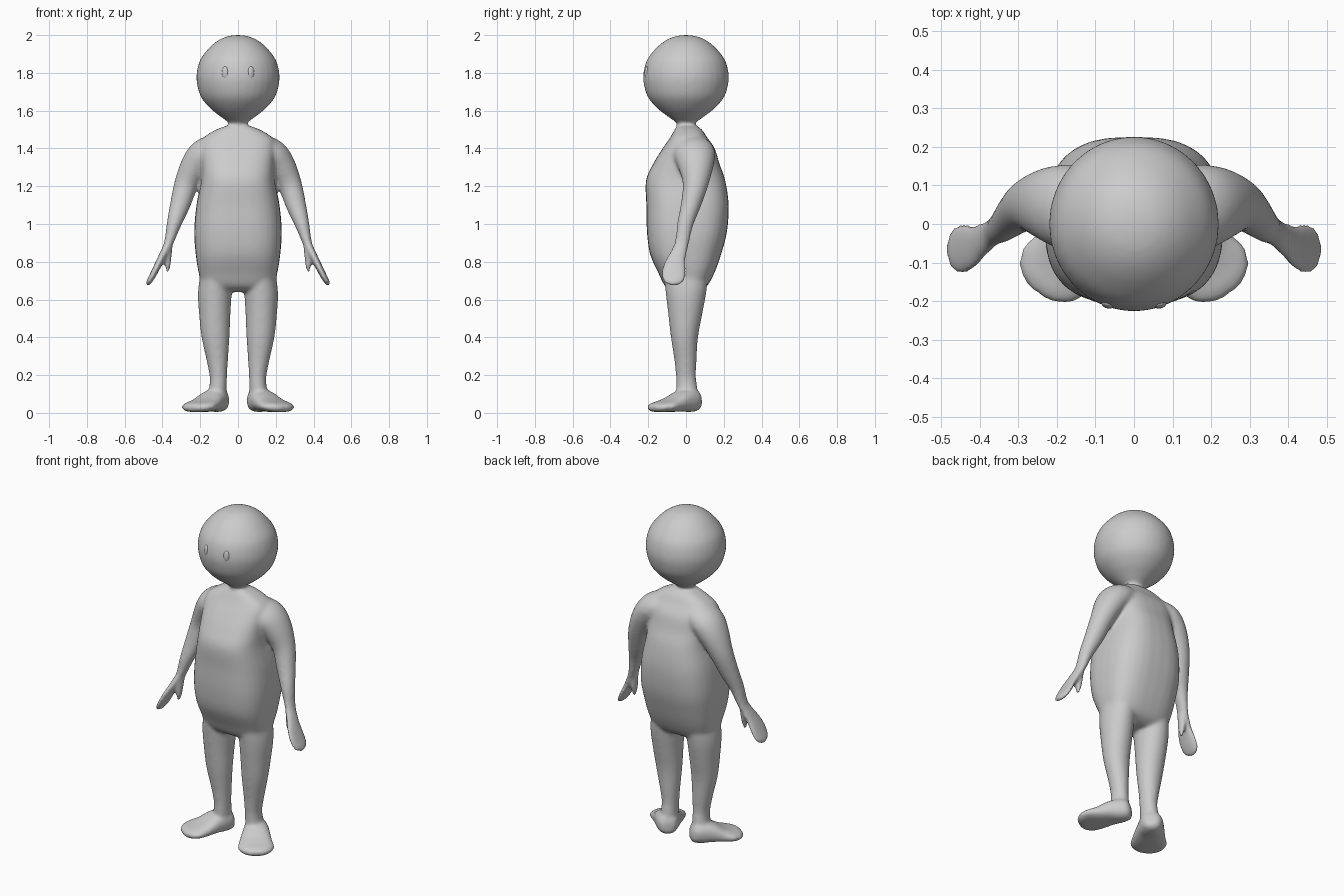
import bpy, bmesh, math
from mathutils import Vector


def catmull(rows, steps=5):
    """Smoothly resample a list of equal-length tuples."""
    out = []
    for i in range(len(rows) - 1):
        p0, p1 = rows[max(i - 1, 0)], rows[i]
        p2, p3 = rows[i + 1], rows[min(i + 2, len(rows) - 1)]
        for s in range(steps):
            t = s / steps
            out.append([0.5 * (2 * b + (c - a) * t + (2 * a - 5 * b + 4 * c - d) * t * t
                               + (3 * b - a - 3 * c + d) * t ** 3)
                        for a, b, c, d in zip(p0, p1, p2, p3)])
    return out + [list(rows[-1])]


def loft(bm, rows, hint, side=1, power=2.0, n=32, upright=False):
    """Tube through rows (x, y, z, half width along hint, half thickness)."""
    rows = catmull(rows)
    pts = [Vector(r[:3]) for r in rows]
    rings = []
    for i, r in enumerate(rows):
        t = pts[min(i + 1, len(pts) - 1)] - pts[max(i - 1, 0)]
        if upright:
            t = Vector((0, 0, 1))
        t.normalize()
        u = Vector(hint)
        u = (u - t * u.dot(t)).normalized()
        v = t.cross(u)
        ring = []
        for k in range(n):
            a = 2 * math.pi * k / n
            c, s = math.cos(a), math.sin(a)
            c = math.copysign(abs(c) ** (2 / power), c) * max(r[3], 0.003)
            s = math.copysign(abs(s) ** (2 / power), s) * max(r[4], 0.003)
            p = pts[i] + u * c + v * s
            ring.append(bm.verts.new((p.x * side, p.y, p.z)))
        rings.append(ring)
    for a, b in zip(rings, rings[1:]):
        for k in range(n):
            bm.faces.new((a[k], a[(k + 1) % n], b[(k + 1) % n], b[k]))
    bm.faces.new(rings[0])
    bm.faces.new(rings[-1])


def make_object(name, bm):
    bmesh.ops.recalc_face_normals(bm, faces=bm.faces)
    me = bpy.data.meshes.new(name)
    bm.to_mesh(me)
    bm.free()
    me.polygons.foreach_set("use_smooth", [True] * len(me.polygons))
    ob = bpy.data.objects.new(name, me)
    bpy.context.collection.objects.link(ob)
    return ob


bm = bmesh.new()

# Torso: boxy rounded barrel
torso = [(0, 0, .64, .13, .06), (0, 0, .67, .185, .11), (0, .002, .74, .208, .148),
         (0, -.002, .84, .224, .188), (0, .005, .96, .232, .212), (0, .008, 1.1, .220, .218),
         (0, -.002, 1.23, .196, .210), (0, .002, 1.32, .195, .175), (0, .014, 1.40, .20, .138),
         (0, .014, 1.455, .185, .100), (0, .012, 1.50, .115, .072), (0, .002, 1.528, .045, .045),
         (0, 0, 1.56, .04, .04)]
loft(bm, torso, (1, 0, 0), power=2.8, upright=True)

# Head: ball tapering to a thin neck
head = [(1.49, .045), (1.53, .045), (1.565, .088), (1.61, .145), (1.67, .195), (1.74, .217),
        (1.80, .219), (1.87, .200), (1.93, .155), (1.97, .108), (1.993, .058), (2.001, .003)]
loft(bm, [(0, 0, z, r, r * 1.03) for z, r in head], (1, 0, 0), upright=True)

arm = [(.05, .025, 1.40, .09, .06), (.12, .035, 1.395, .105, .076), (.18, .045, 1.365, .11, .085),
       (.228, .052, 1.305, .094, .078),
       (.274, .05, 1.21, .068, .064), (.307, .025, 1.10, .053, .054), (.339, -.004, 1.0, .043, .039),
       (.367, -.022, .90, .038, .025), (.395, -.042, .84, .045, .021), (.425, -.06, .78, .061, .019),
       (.453, -.065, .725, .065, .017), (.473, -.065, .69, .050, .014), (.481, -.065, .675, .02, .007)]
thumb = [(.362, -.022, .91, .022, .02), (.368, -.03, .85, .027, .019),
         (.371, -.035, .79, .024, .016), (.373, -.037, .745, .01, .009)]
leg = [(.115, 0, .76, .08, .12), (.123, 0, .64, .089, .108), (.123, -.004, .52, .083, .09),
       (.119, -.008, .40, .074, .072), (.110, -.003, .28, .057, .059), (.104, 0, .19, .046, .053),
       (.106, .004, .13, .047, .056), (.11, .008, .05, .05, .05)]
foot = [(.075, .066, .06, .03, .03), (.086, .052, .060, .052, .052), (.11, .02, .066, .066, .062),
        (.14, -.025, .062, .078, .056), (.175, -.078, .044, .092, .040), (.207, -.122, .034, .102, .030),
        (.235, -.158, .028, .080, .024), (.25, -.178, .024, .035, .014)]
for side in (1, -1):
    loft(bm, arm, (0, 1, 0), side)
    loft(bm, thumb, (0, 1, 0), side)
    loft(bm, leg, (1, 0, 0), side, upright=True)
    loft(bm, foot, (.80, .60, 0), side, power=2.4)

# Fuse all parts into one soft skin
body = make_object("body", bm)
for v in body.data.vertices:
    v.co.z = max(v.co.z, 0.0)
rem = body.modifiers.new("fuse", 'REMESH')
rem.mode = 'VOXEL'
rem.voxel_size = 0.009
rem.use_smooth_shade = True
sm = body.modifiers.new("soften", 'SMOOTH')
sm.factor = 0.5
sm.iterations = 14

# Eyes: small ovals barely raised from the face
for side, label in ((1, "left"), (-1, "right")):
    bm = bmesh.new()
    bmesh.ops.create_uvsphere(bm, u_segments=16, v_segments=10, radius=1)
    eye = make_object("eye_" + label, bm)
    eye.scale = (.018, .012, .034)
    eye.location = (.068 * side, -.207, 1.80)
    eye.rotation_euler = (0, 0, .3 * side)
